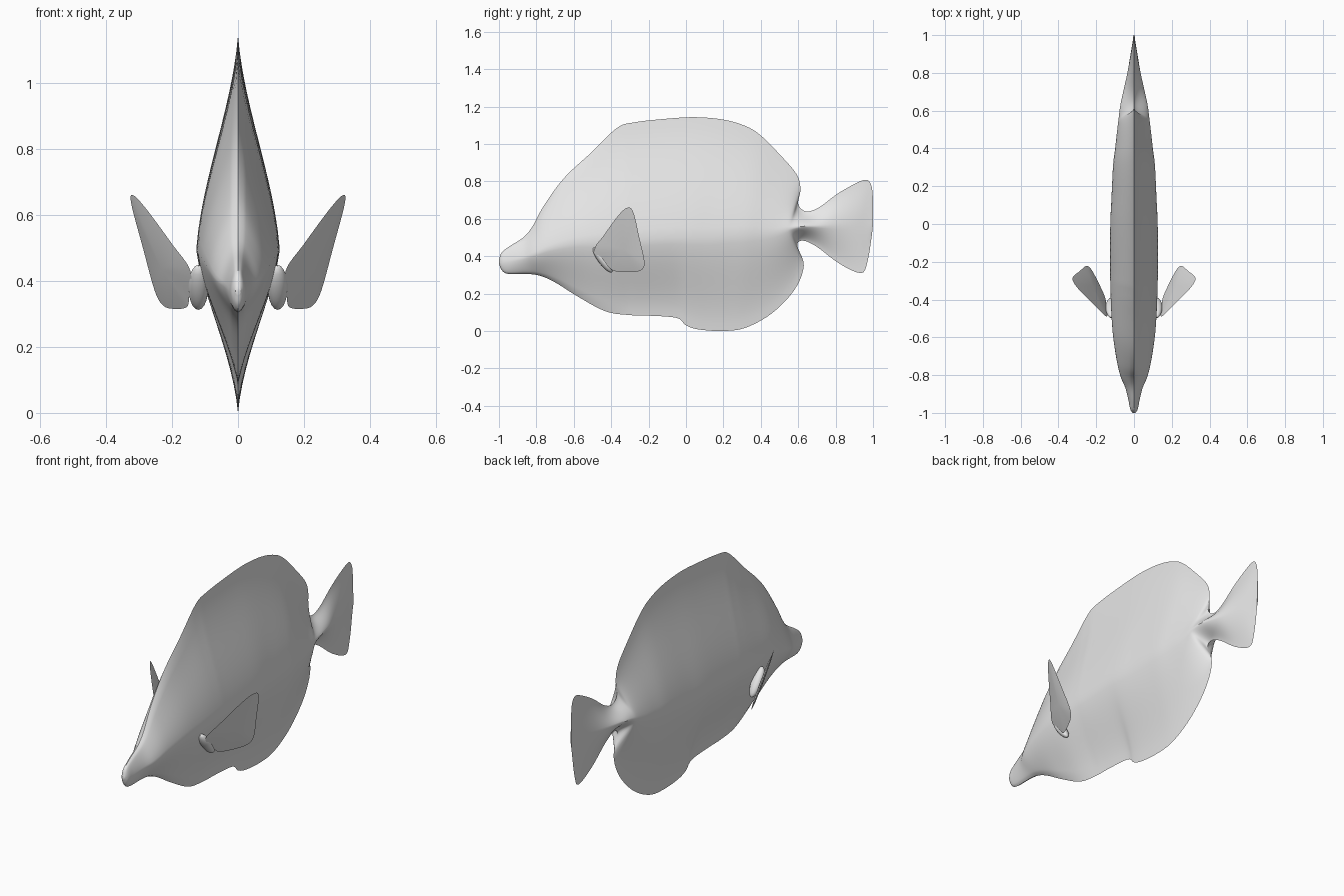
import bpy, bmesh, math
from mathutils import Vector

cube = bpy.data.objects.get("Cube")
if cube:
    bpy.data.objects.remove(cube, do_unlink=True)

grey = bpy.data.materials.new("pale_grey")
grey.use_nodes = True
colour = (.8, .8, .8, 1)
grey.diffuse_color = colour
grey.node_tree.nodes["Principled BSDF"].inputs["Base Color"].default_value = colour

# Upper edge (y, z): snout, forehead, dorsal fin, tail notch, tail tip
UPPER = [(-1, .38), (-.985, .42), (-.94, .455), (-.87, .5), (-.82, .56), (-.76, .67),
         (-.65, .82), (-.5, .96), (-.37, 1.085), (-.28, 1.115), (-.1, 1.135), (.05, 1.143),
         (.2, 1.13), (.32, 1.095), (.4, 1.045), (.5, .945), (.59, .84), (.612, .76),
         (.6, .68), (.64, .64), (.71, .66), (.82, .74), (.95, .807), (.99, .78), (1, .7)]
# Middle line (y, z, half width)
MIDDLE = [(-1, .37, .008), (-.98, .37, .02), (-.94, .375, .028), (-.87, .39, .045),
          (-.81, .41, .07), (-.73, .44, .09), (-.6, .47, .11), (-.47, .48, .12),
          (-.33, .49, .125), (-.25, .49, .126), (-.08, .5, .126), (.02, .5, .125),
          (.12, .5, .12), (.23, .51, .115), (.32, .515, .11), (.4, .52, .1),
          (.47, .525, .092), (.53, .54, .085), (.57, .55, .08), (.63, .56, .072),
          (.71, .56, .055), (.8, .56, .035), (.9, .56, .018), (.96, .56, .008), (1, .57, .003)]
# Lower edge (y, z): chin, belly, anal fin, tail notch, tail tip
LOWER = [(-1, .36), (-.985, .325), (-.95, .305), (-.85, .305), (-.78, .295), (-.7, .26),
         (-.58, .185), (-.43, .105), (-.3, .085), (-.2, .082), (-.05, .07), (0, .03),
         (.07, .008), (.2, 0), (.32, .018), (.46, .095), (.58, .22), (.63, .35),
         (.595, .455), (.625, .483), (.7, .45), (.82, .36), (.935, .31), (.97, .37), (.995, .52)]


def spline(points, steps, closed=False):
    """Smooth curve through the points."""
    pts = [Vector(p) for p in points]
    n = len(pts)
    pick = (lambda i: pts[i % n]) if closed else (lambda i: pts[max(0, min(n - 1, i))])
    out = []
    for i in range(n if closed else n - 1):
        a, b, c, d = (pick(i + j) for j in (-1, 0, 1, 2))
        for s in range(steps):
            t = s / steps
            out.append(b + (c - a) * (t / 2) + (a * 2 - b * 5 + c * 4 - d) * (t * t / 2)
                       + (b * 3 - a - c * 3 + d) * (t ** 3 / 2))
    return out if closed else out + [pts[-1]]


def finish(name, bm):
    bmesh.ops.recalc_face_normals(bm, faces=bm.faces)
    mesh = bpy.data.meshes.new(name)
    bm.to_mesh(mesh)
    bm.free()
    mesh.materials.append(grey)
    obj = bpy.data.objects.new(name, mesh)
    bpy.context.collection.objects.link(obj)
    bpy.ops.object.select_all(action="DESELECT")
    obj.select_set(True)
    bpy.context.view_layer.objects.active = obj
    bpy.ops.object.shade_smooth_by_angle(angle=math.radians(50))
    return obj


def thickness(u, roundness):
    """Thin at the fin edges, full in the middle, rounder at the snout."""
    blade = .4 * u + .6 * u * u * (3 - 2 * u)
    return blade + (math.sqrt(u * (2 - u)) - blade) * roundness


# Body with dorsal, anal and tail fins as one lofted skin
def build_body(steps=5, half=12):
    bm = bmesh.new()
    rings = []
    rows = list(zip(spline(UPPER, steps), spline(MIDDLE, steps), spline(LOWER, steps)))
    for i, (top, mid, low) in enumerate(rows):
        roundness = max(0, 1 - i / (steps * 8))
        centre = Vector(mid[:2])
        side = []
        for j in range(2 * half + 1):
            edge = top if j <= half else low
            u = 1 - abs(j - half) / half
            p = edge.lerp(centre, u)
            side.append((mid[2] * thickness(u, roundness), p.x, p.y))
        ring = side + [(-x, y, z) for x, y, z in side[-2:0:-1]]
        rings.append([bm.verts.new(p) for p in ring])
    n = len(rings[0])
    for a, b in zip(rings, rings[1:]):
        for j in range(n):
            bm.faces.new((a[j], a[(j + 1) % n], b[(j + 1) % n], b[j]))
    bm.faces.new(rings[0])
    bm.faces.new(rings[-1])
    finish("fish_body", bm)


# Pectoral fin: a slanted leaf, thickest in the middle, sharp at the rim
FIN = [(-.49, .43), (-.44, .51), (-.36, .62), (-.31, .66), (-.28, .63), (-.25, .5),
       (-.222, .37), (-.24, .325), (-.3, .315), (-.38, .32), (-.42, .35)]


def build_fin(name, sign):
    bm = bmesh.new()
    rim = spline(FIN, 4, closed=True)
    centre = Vector((-.33, .44))
    normal = Vector((1, -.49, -.38)).normalized()

    def place(p, lift):
        q = Vector((.14 + .49 * (p.x + .49) + .38 * (p.y - .42), p.x, p.y)) + normal * lift
        return bm.verts.new((q.x * sign, q.y, q.z))

    edge = [place(p, 0) for p in rim]
    n = len(rim)
    for face in (-1, 1):
        inner = [place(p.lerp(centre, .4), face * .006) for p in rim]
        hub = place(centre, face * .008)
        for j in range(n):
            k = (j + 1) % n
            bm.faces.new((edge[j], edge[k], inner[k], inner[j]))
            bm.faces.new((inner[j], inner[k], hub))
    finish(name, bm)


# Small fleshy base joining each pectoral fin to the body
def build_fin_base(name, sign):
    bm = bmesh.new()
    bmesh.ops.create_uvsphere(bm, u_segments=16, v_segments=10, radius=1)
    for v in bm.verts:
        x, y, z = v.co.x * .03, v.co.y * .03, v.co.z * .068
        v.co = (sign * (.12 + x + .1 * y), -.445 + y - .65 * z, .38 + z)
    finish(name, bm)


build_body()
for side_name, sign in (("left", 1), ("right", -1)):
    build_fin(side_name + "_pectoral_fin", sign)
    build_fin_base(side_name + "_fin_base", sign)
